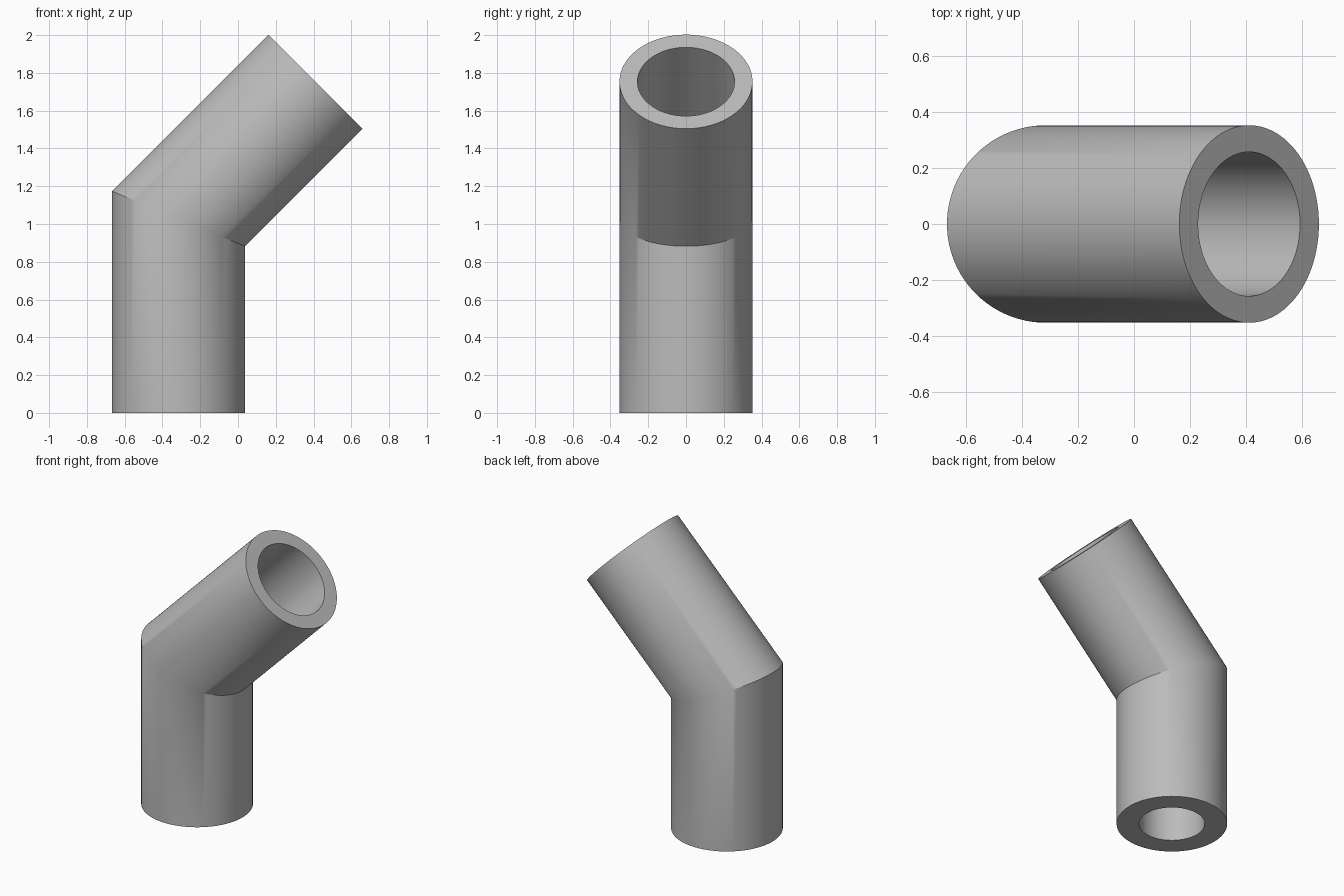
import bpy, bmesh
from math import cos, sin, tan, pi, radians
from mathutils import Vector

cube = bpy.data.objects.get("Cube")
if cube:
    bpy.data.objects.remove(cube, do_unlink=True)

SEGMENTS = 96
BEND = radians(45)
R_OUT, R_BORE_LOW, R_BORE_UP = 0.352, 0.209, 0.257
BASE = Vector((-0.315, 0, 0))
JOINT = Vector((-0.315, 0, 1.028))
END = JOINT + Vector((sin(BEND), 0, cos(BEND))) * 1.026

# Plain grey material
grey = bpy.data.materials.new("light_grey")
grey.use_nodes = True
colour = (0.5, 0.5, 0.5, 1)
grey.diffuse_color = colour
grey.node_tree.nodes["Principled BSDF"].inputs["Base Color"].default_value = colour

bm = bmesh.new()


def ring(centre, radius, tilt):
    """Pipe cross-section tilted about y; stretched along the mitre plane."""
    stretch = 1 / cos(BEND / 2) if tilt == BEND / 2 else 1
    side = Vector((cos(tilt), 0, -sin(tilt))) * stretch
    verts = []
    for i in range(SEGMENTS):
        a = 2 * pi * i / SEGMENTS
        verts.append(bm.verts.new(centre + side * radius * cos(a)
                                  + Vector((0, radius * sin(a), 0))))
    return verts


# Outer wall going up, then the bore coming back down with a step at the mitre
rings = [
    ring(BASE, R_OUT, 0),
    ring(JOINT, R_OUT, BEND / 2),
    ring(END, R_OUT, BEND),
    ring(END, R_BORE_UP, BEND),
    ring(JOINT, R_BORE_UP, BEND / 2),
    ring(JOINT, R_BORE_LOW, BEND / 2),
    ring(BASE, R_BORE_LOW, 0),
]
for k, low in enumerate(rings):
    high = rings[(k + 1) % len(rings)]
    for i in range(SEGMENTS):
        j = (i + 1) % SEGMENTS
        bm.faces.new((low[i], low[j], high[j], high[i]))
bmesh.ops.recalc_face_normals(bm, faces=bm.faces)

mesh = bpy.data.meshes.new("elbow_pipe")
bm.to_mesh(mesh)
bm.free()
mesh.materials.append(grey)
pipe = bpy.data.objects.new("elbow_pipe", mesh)
bpy.context.collection.objects.link(pipe)

# Smooth walls, crisp rims and mitre
bpy.ops.object.select_all(action='DESELECT')
pipe.select_set(True)
bpy.context.view_layer.objects.active = pipe
bpy.ops.object.shade_smooth_by_angle(angle=radians(30))
